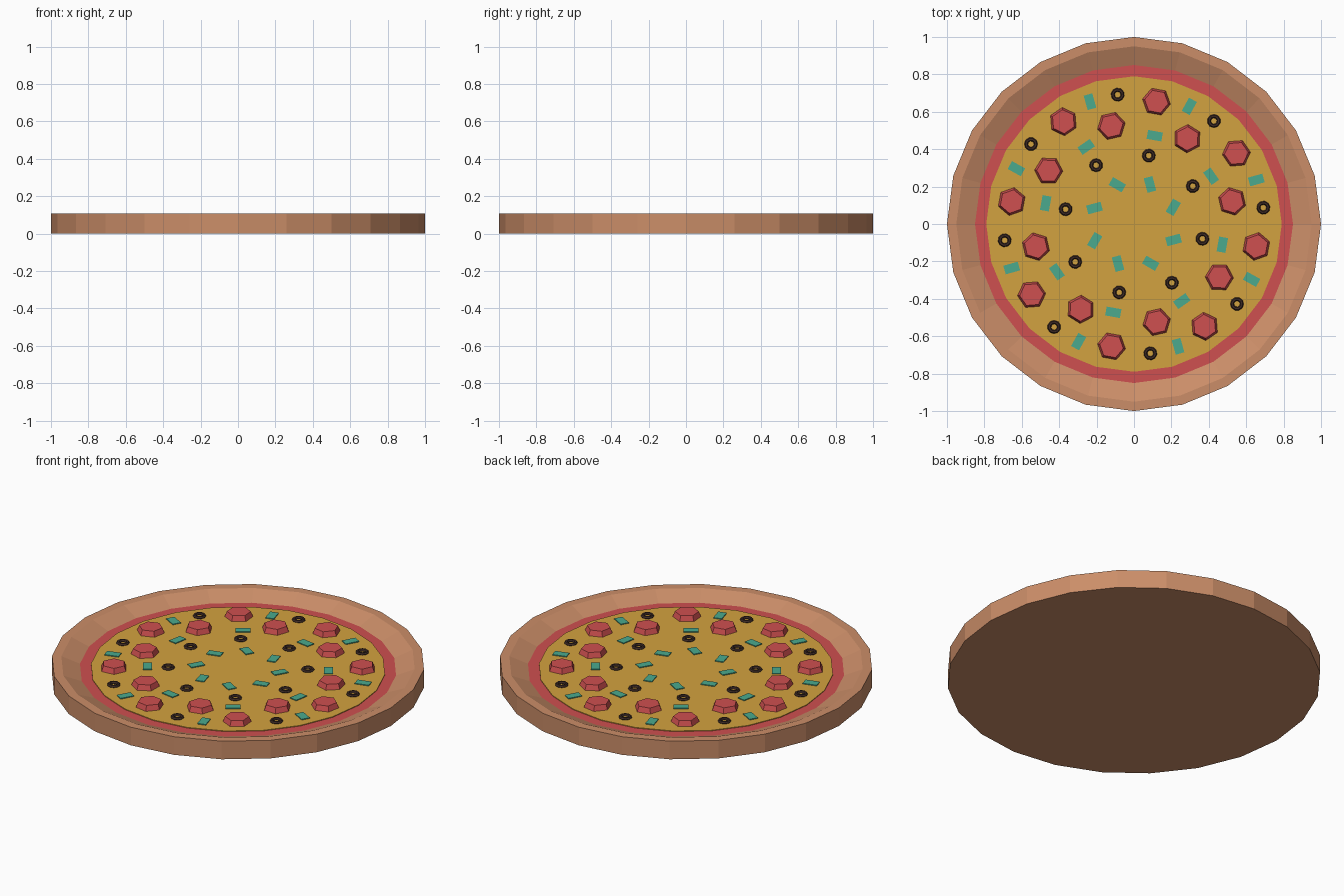
import bpy, bmesh, math
from mathutils import Matrix

if "Cube" in bpy.data.objects:
    bpy.data.objects.remove(bpy.data.objects["Cube"])

SIDES = 24


def material(name, rgb):
    m = bpy.data.materials.new(name)
    m.diffuse_color = (*rgb, 1)
    m.use_nodes = True
    m.node_tree.nodes["Principled BSDF"].inputs["Base Color"].default_value = m.diffuse_color
    return m


crust_mat = material("crust_brown", (0.60, 0.27, 0.14))
red_mat = material("tomato_red", (0.62, 0.08, 0.08))
cheese_mat = material("cheese_yellow", (0.65, 0.36, 0.05))
olive_mat = material("olive_dark", (0.05, 0.025, 0.02))
green_mat = material("pepper_green", (0.07, 0.40, 0.27))


def finish(bm, name, mat):
    me = bpy.data.meshes.new(name)
    bm.to_mesh(me)
    bm.free()
    me.materials.append(mat)
    ob = bpy.data.objects.new(name, me)
    bpy.context.collection.objects.link(ob)
    return ob


def lathe(name, profile, mat, cap_first=False, cap_last=False):
    """Revolve (radius, z) points around the z axis."""
    bm = bmesh.new()
    rings = []
    for r, z in profile:
        rings.append([bm.verts.new((r * math.cos(2 * math.pi * i / SIDES),
                                    r * math.sin(2 * math.pi * i / SIDES), z))
                      for i in range(SIDES)])
    for a, b in zip(rings, rings[1:]):
        for i in range(SIDES):
            j = (i + 1) % SIDES
            bm.faces.new((a[i], a[j], b[j], b[i]))
    if cap_first:
        bm.faces.new(rings[0][::-1])
    if cap_last:
        bm.faces.new(rings[-1])
    return finish(bm, name, mat)


def scatter(name, radius, start, z, mat, build, turn=0):
    """Repeat a topping eight times around the pizza, turned with the circle."""
    for k in range(8):
        a = math.radians(start + 45 * k)
        bm = bmesh.new()
        build(bm)
        bm.transform(Matrix.Translation((radius * math.cos(a), radius * math.sin(a), z))
                     @ Matrix.Rotation(a + math.radians(turn), 4, 'Z'))
        finish(bm, f"{name}_{k + 1}", mat)


def hex_slice(bm):
    bmesh.ops.create_cone(bm, cap_ends=True, segments=6, radius1=0.076,
                          radius2=0.064, depth=0.03)


def ring(bm, n=10, m=6, major=0.026, minor=0.010):
    grid = [[bm.verts.new(((major + minor * math.cos(v)) * math.cos(u),
                           (major + minor * math.cos(v)) * math.sin(u),
                           minor * math.sin(v)))
             for v in (2 * math.pi * j / m for j in range(m))]
            for u in (2 * math.pi * i / n for i in range(n))]
    for i in range(n):
        p, q = grid[i], grid[(i + 1) % n]
        for j in range(m):
            l = (j + 1) % m
            bm.faces.new((p[j], q[j], q[l], p[l]))


def strip(bm):
    bmesh.ops.create_cube(bm, size=1)
    bm.transform(Matrix.Diagonal((0.08, 0.048, 0.006, 1)))


# Base layers
lathe("crust", [(1, 0), (1, 0.107), (0.95, 0.107), (0.85, 0.066)], crust_mat, cap_first=True)
lathe("sauce", [(0.85, 0.066), (0.79, 0.066)], red_mat)
lathe("cheese", [(0.79, 0.066), (0.79, 0.07)], cheese_mat, cap_last=True)

# Pepperoni
scatter("pepperoni_outer", 0.665, 34.6, 0.085, red_mat, hex_slice)
scatter("pepperoni_inner", 0.538, 13, 0.085, red_mat, hex_slice)

# Olive rings
scatter("olive_outer", 0.697, 7.2, 0.073, olive_mat, ring)
scatter("olive_inner", 0.374, 32.8, 0.073, olive_mat, ring)

# Green pepper strips
scatter("pepper_outer", 0.695, 19.8, 0.072, green_mat, strip, -4)
scatter("pepper_middle", 0.485, 31.8, 0.072, green_mat, strip, -87)
scatter("pepper_inner", 0.228, 23, 0.072, green_mat, strip, 37)
